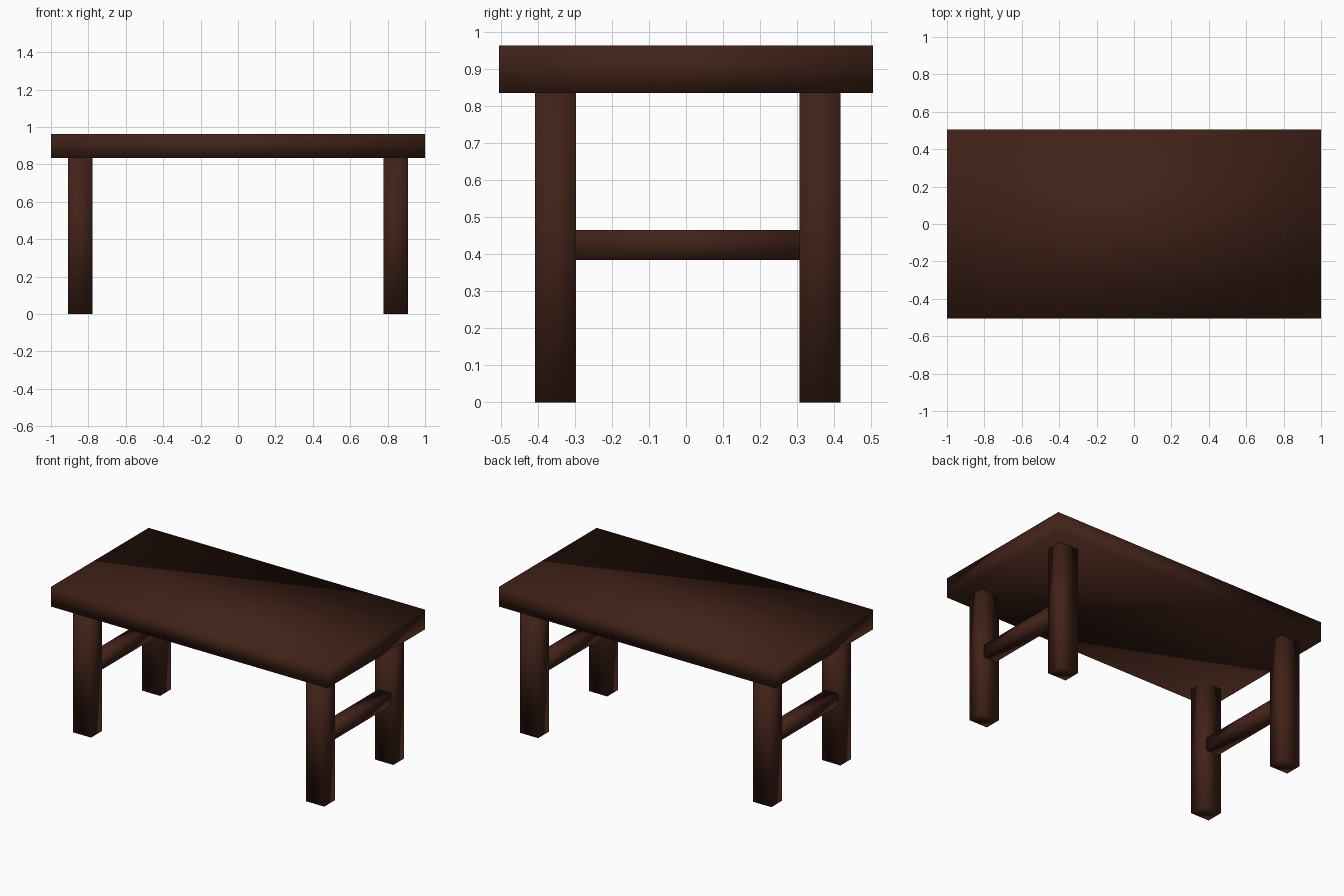
import bpy

if "Cube" in bpy.data.objects:
    bpy.data.objects.remove(bpy.data.objects["Cube"])

wood = bpy.data.materials.new("dark_wood")
wood.diffuse_color = (0.052, 0.016, 0.009, 1)
wood.use_nodes = True
wood.node_tree.nodes["Principled BSDF"].inputs["Base Color"].default_value = wood.diffuse_color


def box(name, x, y, z):
    """Box spanning the given (min, max) ranges, with softly blended normals."""
    spans = (x, y, z)
    bpy.ops.mesh.primitive_cube_add(size=1)
    ob = bpy.context.object
    ob.name = name
    ob.location = [(a + b) / 2 for a, b in spans]
    ob.scale = [b - a for a, b in spans]
    bpy.ops.object.transform_apply(location=True, rotation=False, scale=True)
    bpy.ops.object.shade_smooth()
    ob.data.materials.append(wood)
    return ob


TOP_Z = 0.835
FRONT_Y = (-0.408, -0.297)
BACK_Y = (0.306, 0.417)

# Table top
box("table_top", (-1, 1), (-0.505, 0.505), (TOP_Z, 0.964))

for side, s in (("left", -1), ("right", 1)):
    # Legs
    leg_x = sorted((s * 0.778, s * 0.91))
    box(f"{side}_front_leg", leg_x, FRONT_Y, (0, TOP_Z))
    box(f"{side}_back_leg", leg_x, BACK_Y, (0, TOP_Z))
    # Stretcher between the front and back leg
    rail_x = sorted((s * 0.80, s * 0.892))
    box(f"{side}_stretcher", rail_x, (FRONT_Y[1], BACK_Y[0]), (0.384, 0.465))
